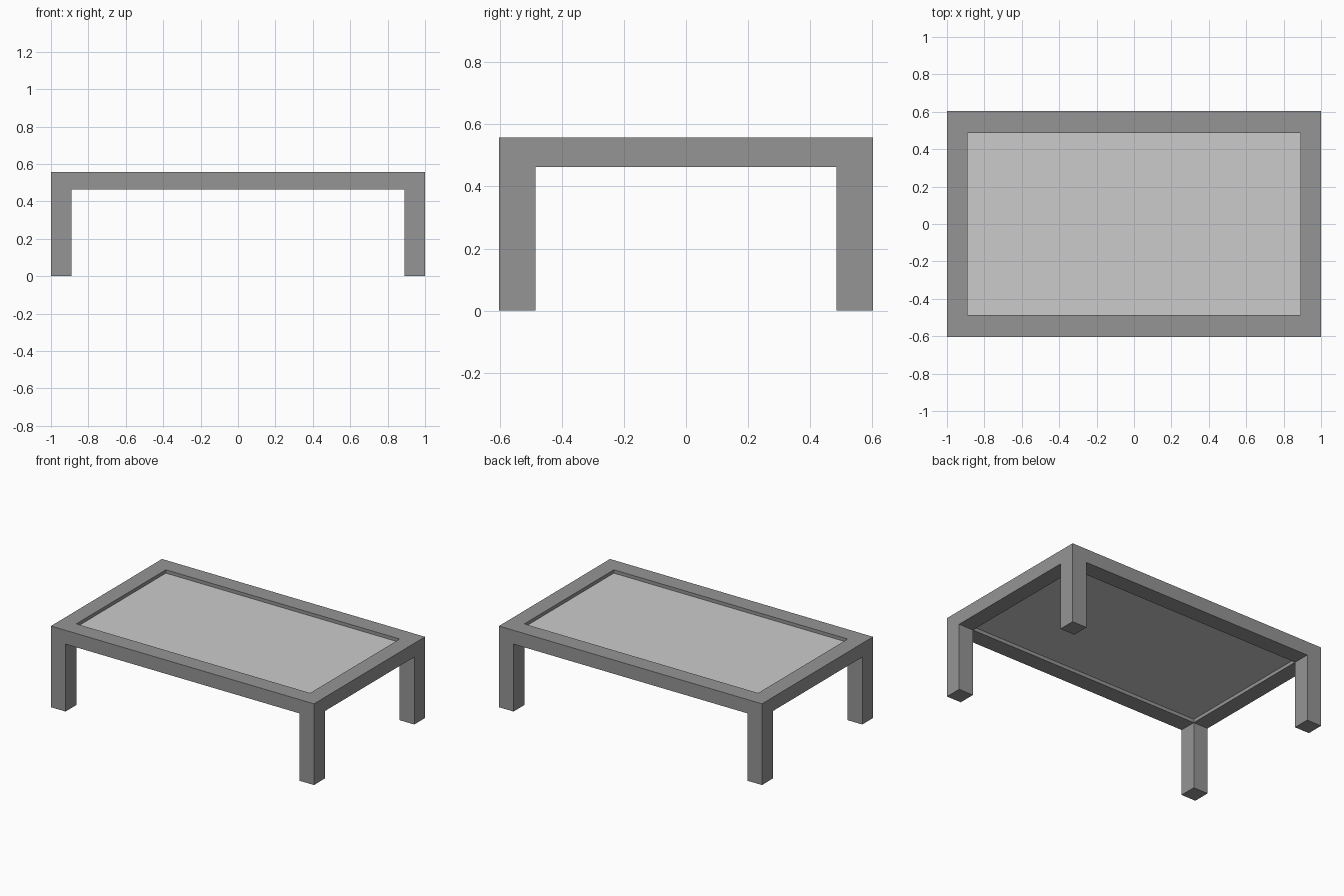
import bpy, bmesh

if "Cube" in bpy.data.objects:
    bpy.data.objects.remove(bpy.data.objects["Cube"])

TOP, APRON = 0.558, 0.463
XS = (-1.0, -0.889, 0.889, 1.0)
YS = (-0.603, -0.486, 0.486, 0.603)


def grey(name, v):
    m = bpy.data.materials.new(name)
    m.diffuse_color = (v, v, v, 1)
    m.use_nodes = True
    m.node_tree.nodes["Principled BSDF"].inputs["Base Color"].default_value = m.diffuse_color
    return m


def extrude_down(bm, faces, z):
    res = bmesh.ops.extrude_face_region(bm, geom=faces)["geom"]
    for v in (g for g in res if isinstance(g, bmesh.types.BMVert)):
        v.co.z = z
    return [g for g in res if isinstance(g, bmesh.types.BMFace)]


def finish(bm, name, mat=None):
    bmesh.ops.recalc_face_normals(bm, faces=bm.faces)
    mesh = bpy.data.meshes.new(name)
    bm.to_mesh(mesh)
    bm.free()
    if mat:
        mesh.materials.append(mat)
    obj = bpy.data.objects.new(name, mesh)
    bpy.context.collection.objects.link(obj)
    return obj


# Frame: ring of cells around an open centre, with the corner cells drawn down into legs
bm = bmesh.new()
v = [[bm.verts.new((x, y, TOP)) for y in YS] for x in XS]
ring = [bm.faces.new((v[i][j], v[i + 1][j], v[i + 1][j + 1], v[i][j + 1]))
        for i in range(3) for j in range(3) if (i, j) != (1, 1)]
bottom = extrude_down(bm, ring, APRON)
# extrusion may consume the originals, so restore the top ring if needed
if not any(f.is_valid and all(abs(w.co.z - TOP) < 1e-5 for w in f.verts) for f in bm.faces):
    for i in range(3):
        for j in range(3):
            if (i, j) != (1, 1):
                bm.faces.new((v[i][j], v[i + 1][j], v[i + 1][j + 1], v[i][j + 1]))
for f in bottom:
    c = f.calc_center_median()
    if abs(c.x) > XS[2] and abs(c.y) > YS[2]:
        leg = bmesh.ops.extrude_discrete_faces(bm, faces=[f])["faces"][0]
        for w in leg.verts:
            w.co.z = 0
finish(bm, "frame_with_legs", grey("dark_grey", 0.3))

# Recessed table top panel
bm = bmesh.new()
bmesh.ops.create_cube(bm, size=1)
for w in bm.verts:
    w.co = (w.co.x * 2 * XS[2], w.co.y * 2 * YS[2], 0.535 if w.co.z > 0 else 0.487)
finish(bm, "top_panel")
